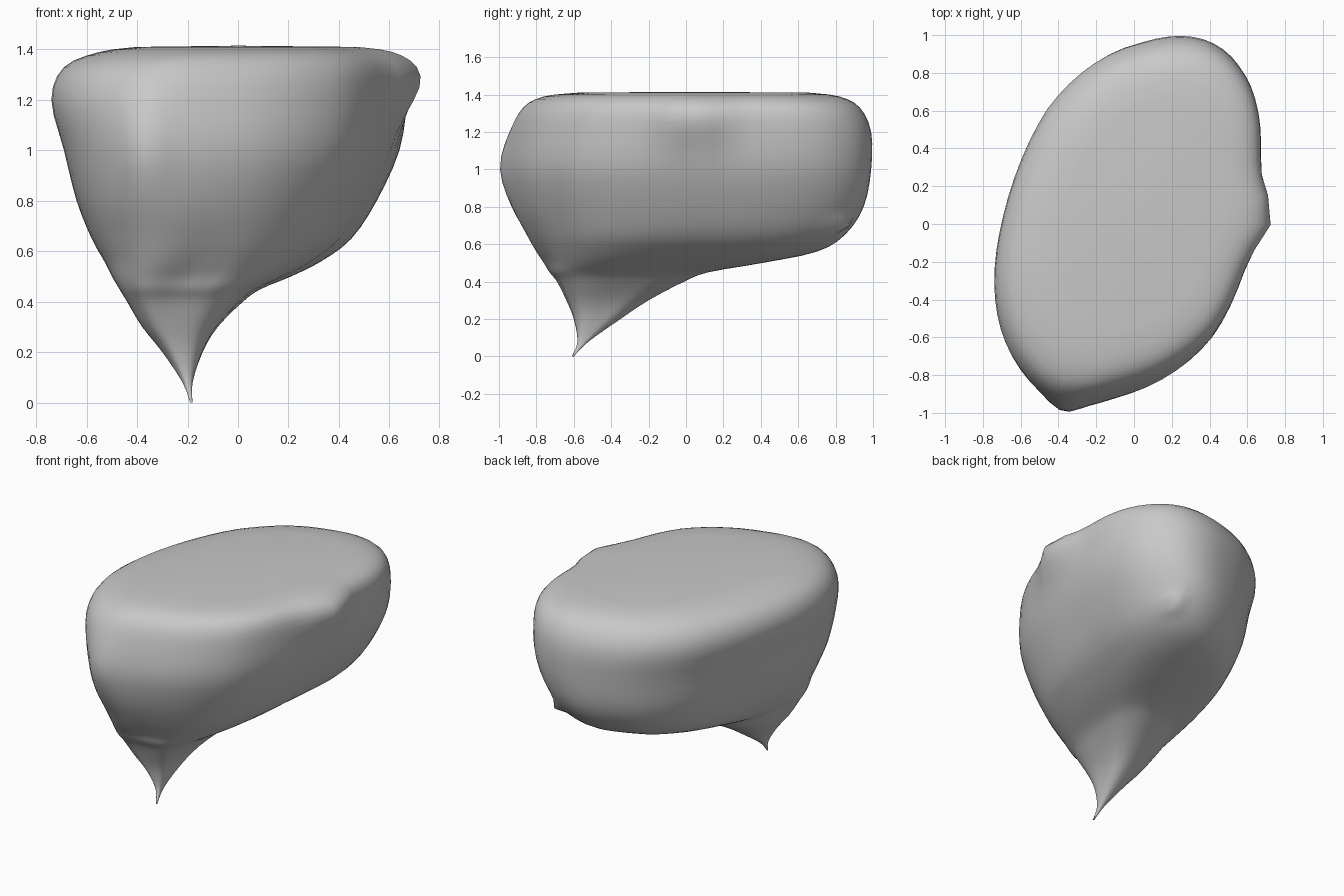
import bpy
import bmesh
from math import cos, sin, pi, exp, copysign

default_cube = bpy.data.objects.get("Cube")
if default_cube:
    bpy.data.objects.remove(default_cube, do_unlink=True)

SEGMENTS = 64
STEPS = 3

# Horizontal sections: height, x from, x to, y from, y to, diagonal slant
sections = [
    (0, -.19, -.18, -.61, -.6, 0),
    (.08, -.22, -.18, -.58, -.52, .05),
    (.2, -.3, -.14, -.6, -.35, .12),
    (.3, -.38, -.08, -.64, -.2, .16),
    (.4, -.44, .02, -.69, -.01, .19),
    (.45, -.47, .09, -.73, .12, .2),
    (.5, -.5, .21, -.76, .41, .22),
    (.56, -.53, .33, -.8, .7, .22),
    (.65, -.58, .45, -.85, .85, .21),
    (.8, -.64, .55, -.92, .95, .2),
    (1, -.69, .64, -.96, .99, .19),
    (1.2, -.74, .67, -.93, .99, .18),
    (1.33, -.69, .66, -.87, .93, .18),
    (1.39, -.55, .58, -.76, .82, .18),
    (1.41, -.4, .44, -.58, .66, .18),
]


def soft_power(value, power):
    """Square off or sharpen an ellipse coordinate."""
    return copysign(abs(value) ** power, value)


def bump(value, centre, width):
    return exp(-((value - centre) / width) ** 2)


def blend(index, t):
    """Smooth in-between section by a Catmull-Rom spline."""
    last = len(sections) - 1
    rows = [sections[min(max(index + k, 0), last)] for k in (-1, 0, 1, 2)]
    return [b + t / 2 * (c - a + t * (2 * a - 5 * b + 4 * c - d + t * (3 * (b - c) + d - a)))
            for a, b, c, d in zip(*rows)]


def section_point(row, angle):
    z, x_low, x_high, y_low, y_high, slant = row
    # Fuller on one front corner, leaner on the other, fuller all round near the tip
    root = bump(z, .35, .22)
    full = max(0, cos(angle + pi / 4))
    lean = max(0, cos(angle + 3 * pi / 4))
    power = .9 - .08 * root - (.12 + .15 * root) * full + (.14 - .15 * root) * lean
    x = (x_low + x_high) / 2 + (x_high - x_low) / 2 * soft_power(cos(angle - slant), power)
    y = (y_low + y_high) / 2 + (y_high - y_low) / 2 * soft_power(sin(angle + slant), power)
    # Small lip on the upper side
    lip = bump(z, 1.29, .16) * bump(y, .04, .16) * (x > 0)
    # Pointed crest at the front
    crest = bump(z, 1, .22) * bump(x, -.38, .1) * (y < 0)
    return x + .1 * lip, y - .045 * crest, z


# Loft the body through the sections
bm = bmesh.new()
rows = [blend(i, s / STEPS) for i in range(len(sections) - 1) for s in range(STEPS)]
rows.append(sections[-1])
rings = [[bm.verts.new(section_point(row, 2 * pi * k / SEGMENTS)) for k in range(SEGMENTS)]
         for row in rows]
for low, high in zip(rings, rings[1:]):
    for k in range(SEGMENTS):
        n = (k + 1) % SEGMENTS
        bm.faces.new((low[k], low[n], high[n], high[k]))
bm.faces.new(rings[0][::-1])

# Nearly flat crown closing the top
crown = bm.verts.new((0, 0, 1.415))
for k in range(SEGMENTS):
    bm.faces.new((rings[-1][k], rings[-1][(k + 1) % SEGMENTS], crown))

# Little pinched spur low on the back
for vert in bm.verts:
    spur = bump(vert.co.x, .38, .05) * bump(vert.co.z, .7, .035) * (vert.co.y > 0)
    vert.co.y += .07 * spur
bmesh.ops.recalc_face_normals(bm, faces=bm.faces)

mesh = bpy.data.meshes.new("body")
bm.to_mesh(mesh)
bm.free()
body = bpy.data.objects.new("body", mesh)
bpy.context.collection.objects.link(body)

# Plain grey surface
grey = bpy.data.materials.new("plain grey")
grey.use_nodes = True
colour = (.58, .58, .58, 1)
grey.diffuse_color = colour
grey.node_tree.nodes["Principled BSDF"].inputs["Base Color"].default_value = colour
mesh.materials.append(grey)

bpy.context.view_layer.objects.active = body
body.select_set(True)
bpy.ops.object.shade_smooth_by_angle(angle=pi / 3)
